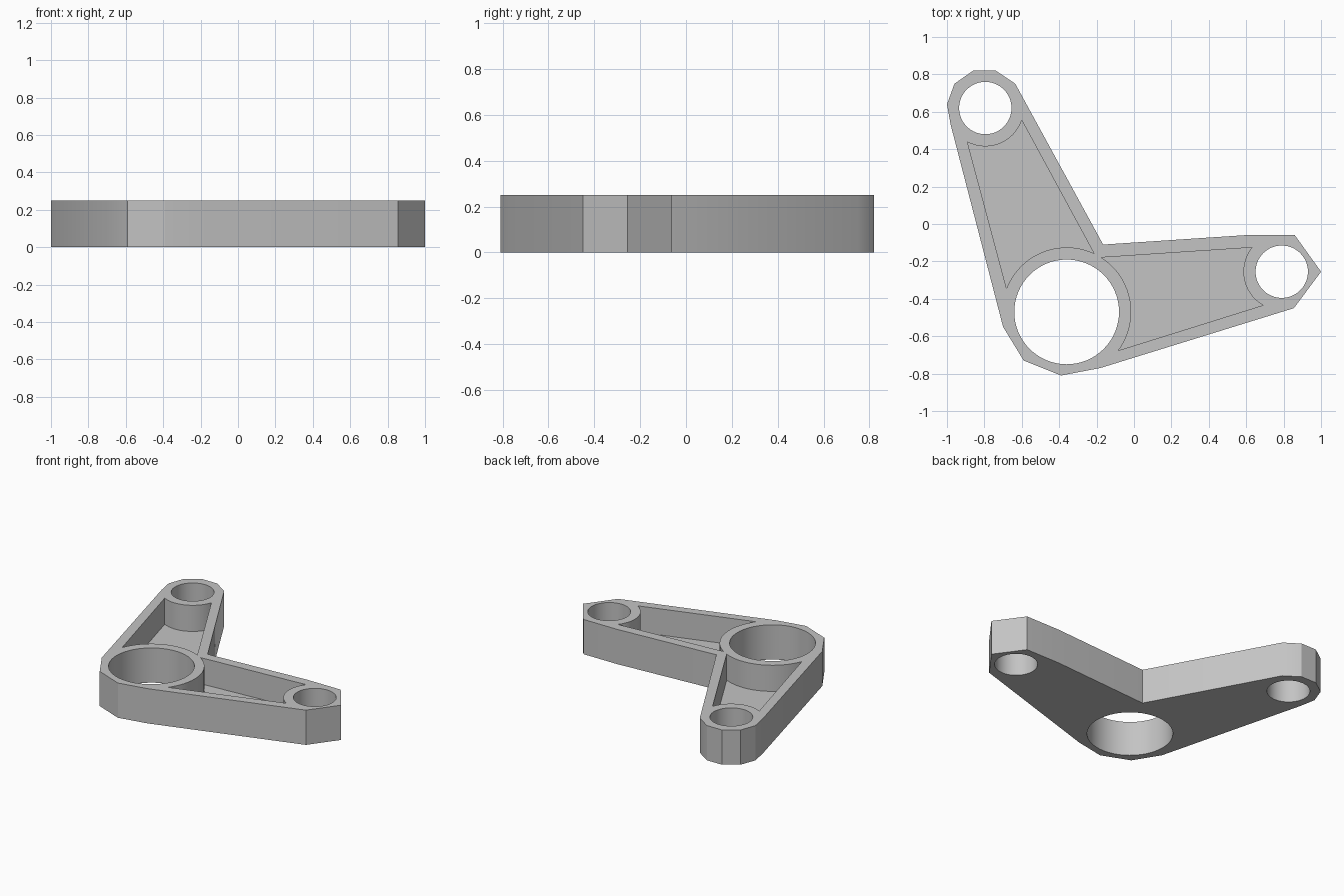
import bpy, bmesh, math
from mathutils import Vector

cube = bpy.data.objects.get("Cube")
if cube:
    bpy.data.objects.remove(cube, do_unlink=True)

HEIGHT, FLOOR = 0.25, 0.062

# Material
grey = bpy.data.materials.new("plain grey")
grey.use_nodes = True
COLOUR = (0.55, 0.55, 0.55, 1)
grey.diffuse_color = COLOUR
grey.node_tree.nodes["Principled BSDF"].inputs["Base Color"].default_value = COLOUR


def prism(name, points, z0, z1):
    """Extrude a flat outline between two heights."""
    bm = bmesh.new()
    face = bm.faces.new([bm.verts.new((x, y, z0)) for x, y in points])
    up = bmesh.ops.extrude_face_region(bm, geom=[face])["geom"]
    bmesh.ops.translate(bm, vec=(0, 0, z1 - z0),
                        verts=[v for v in up if isinstance(v, bmesh.types.BMVert)])
    bmesh.ops.recalc_face_normals(bm, faces=bm.faces)
    mesh = bpy.data.meshes.new(name)
    bm.to_mesh(mesh)
    bm.free()
    mesh.materials.append(grey)
    obj = bpy.data.objects.new(name, mesh)
    bpy.context.collection.objects.link(obj)
    return obj


def circle(centre, radius, n=64):
    return [(centre[0] + radius * math.cos(math.tau * i / n),
             centre[1] + radius * math.sin(math.tau * i / n)) for i in range(n)]


def arc(centre, radius, start, end, n=20):
    """Shorter arc about centre, from the direction of start to that of end."""
    c = Vector(centre)
    a, b = Vector(start) - c, Vector(end) - c
    a0 = math.atan2(a.y, a.x)
    sweep = math.remainder(math.atan2(b.y, b.x) - a0, math.tau)
    return [(c.x + radius * math.cos(a0 + sweep * i / n),
             c.y + radius * math.sin(a0 + sweep * i / n)) for i in range(n + 1)]


# Bracket body outline
outline = [(-1, 0.64), (-0.98, 0.53), (-0.70, -0.55), (-0.59, -0.73), (-0.39, -0.81),
           (-0.18, -0.77), (0.855, -0.45), (1, -0.255), (0.86, -0.06), (0.59, -0.06),
           (-0.165, -0.11), (-0.635, 0.75), (-0.74, 0.82), (-0.86, 0.82), (-0.96, 0.75)]
bracket = prism("bracket", outline, 0, HEIGHT)

# Through holes
pivot, right_end, left_end = (-0.36, -0.47), (-0.795, 0.62), (0.79, -0.255)
cutters = [prism("hole_cutter", circle(c, r), -0.1, HEIGHT + 0.1)
           for c, r in ((pivot, 0.28), (right_end, 0.14), (left_end, 0.14))]

# Arm pockets, curved round the bosses
pockets = [(right_end, (-0.89, 0.44), (-0.60, 0.555), (-0.215, -0.16), (-0.68, -0.345)),
           (left_end, (0.63, -0.125), (0.69, -0.435), (-0.085, -0.675), (-0.175, -0.18))]
for end, a, b, c, d in pockets:
    shape = arc(end, 0.205, a, b) + arc(pivot, 0.345, c, d)
    cutters.append(prism("pocket_cutter", shape, FLOOR, HEIGHT + 0.1))

# Cut, keep the result and remove the cutters
for cutter in cutters:
    cutter.hide_render = True
    mod = bracket.modifiers.new("cut", 'BOOLEAN')
    mod.operation, mod.solver, mod.object = 'DIFFERENCE', 'EXACT', cutter
bpy.context.view_layer.update()
result = bpy.data.meshes.new_from_object(
    bracket.evaluated_get(bpy.context.evaluated_depsgraph_get()))
bracket.modifiers.clear()
bracket.data = result
for cutter in cutters:
    bpy.data.objects.remove(cutter, do_unlink=True)

bpy.ops.object.select_all(action='DESELECT')
bracket.select_set(True)
bpy.context.view_layer.objects.active = bracket
bpy.ops.object.shade_smooth_by_angle(angle=math.radians(30))
